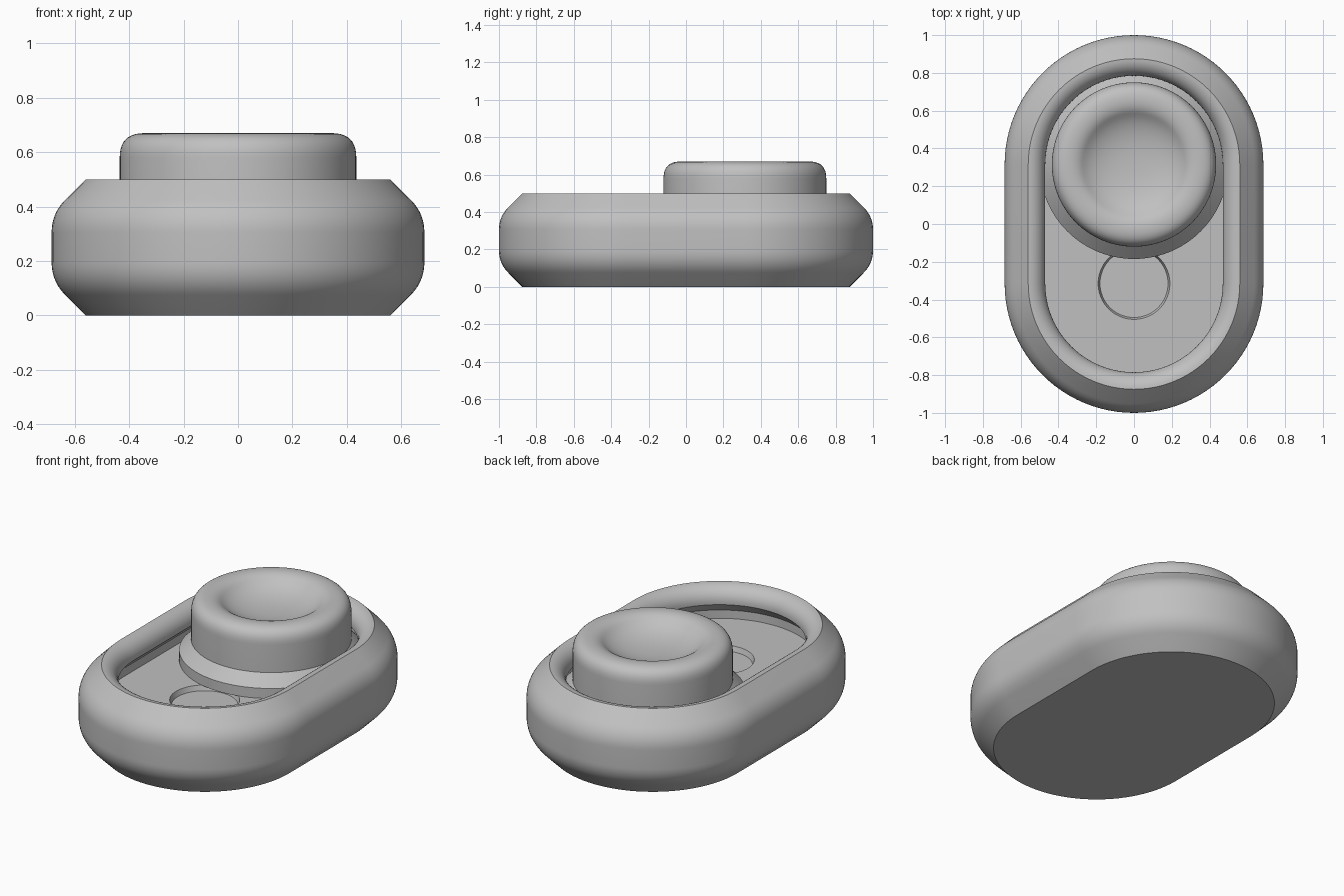
import bpy
import bmesh
import math

cube = bpy.data.objects.get("Cube")
if cube:
    bpy.data.objects.remove(cube, do_unlink=True)

HALF = 0.315      # half of the straight side, also the knob's offset
SEGS = 48         # segments per half circle

grey = bpy.data.materials.new("mid_grey")
grey.use_nodes = True
colour = (0.53, 0.53, 0.53, 1)
grey.diffuse_color = colour
grey.node_tree.nodes["Principled BSDF"].inputs["Base Color"].default_value = colour


def fillet(a, corner, b, steps=10):
    """Rounded corner between two profile points."""
    pts = []
    for i in range(steps + 1):
        t = i / steps
        pts.append(tuple((1 - t) ** 2 * p + 2 * t * (1 - t) * c + t * t * q
                         for p, c, q in zip(a, corner, b)))
    return pts


def ring(bm, radius, z, half, y):
    """Stadium loop, or a circle when half is zero."""
    verts = []
    for side in (1, -1):
        for i in range(SEGS + 1):
            a = math.pi * i / SEGS + (0 if side == 1 else math.pi)
            verts.append(bm.verts.new((radius * math.cos(a),
                                       y + side * half + radius * math.sin(a), z)))
    return verts


def sweep(name, loops):
    """Skin a stack of (radius, z, half, y) loops and cap both ends."""
    bm = bmesh.new()
    rings = [ring(bm, *loop) for loop in loops]
    n = len(rings[0])
    for low, high in zip(rings, rings[1:]):
        for i in range(n):
            j = (i + 1) % n
            bm.faces.new((low[i], low[j], high[j], high[i]))
    bm.faces.new(rings[0])
    bm.faces.new(rings[-1])
    bmesh.ops.remove_doubles(bm, verts=bm.verts[:], dist=0.0001)
    bmesh.ops.recalc_face_normals(bm, faces=bm.faces[:])
    mesh = bpy.data.meshes.new(name)
    bm.to_mesh(mesh)
    bm.free()
    mesh.materials.append(grey)
    obj = bpy.data.objects.new(name, mesh)
    bpy.context.collection.objects.link(obj)
    bpy.ops.object.select_all(action='DESELECT')
    obj.select_set(True)
    bpy.context.view_layer.objects.active = obj
    bpy.ops.object.shade_smooth_by_angle(angle=math.radians(30))
    return obj


# Housing: chamfered outside, rolled lip, undercut track and floor
FLOOR = 0.29
outside = [(0.56, 0)]
outside += fillet((0.635, 0.075), (0.685, 0.125), (0.685, 0.195))
outside += fillet((0.685, 0.305), (0.685, 0.375), (0.635, 0.425))
lip = [(0.56 - 0.09 * math.sin(a), 0.41 + 0.09 * math.cos(a))
       for a in (math.pi / 2 * i / 10 for i in range(11))]
track = [(0.47, 0.40), (0.53, 0.34), (0.53, FLOOR)]
housing = [(r, z, HALF, 0) for r, z in outside + lip + track]

# Shallow round dimple in the floor, in front of the knob
dimple = [(0.19, FLOOR, 0, -HALF), (0.18, FLOOR - 0.03, 0, -HALF)]
sweep("housing", housing + dimple)

# Sliding knob: bevelled flange, rounded edge and dished top
knob = [(0.5, FLOOR), (0.5, 0.35), (0.435, 0.415)]
knob += fillet((0.435, 0.58), (0.435, 0.67), (0.345, 0.67))
knob += fillet((0.345, 0.67), (0.30, 0.67), (0.27, 0.645), 6)[1:]
knob += fillet((0.27, 0.645), (0.19, 0.578), (0.01, 0.578))[1:]
sweep("slider_knob", [(r, z, 0, HALF) for r, z in knob])
